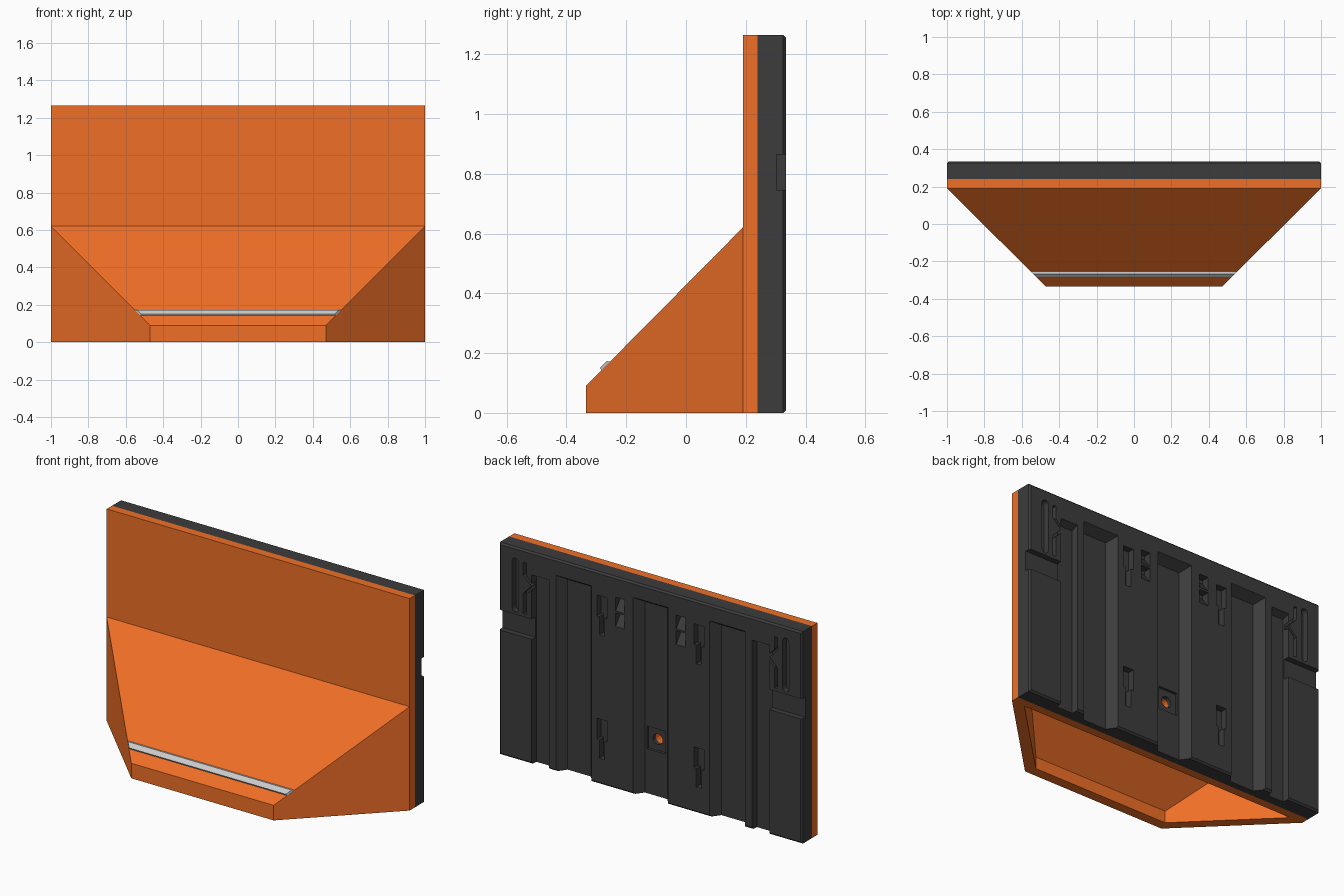
import bpy, bmesh, math

if "Cube" in bpy.data.objects:
    bpy.data.objects.remove(bpy.data.objects["Cube"])

def material(name, rgb):
    m = bpy.data.materials.new(name)
    m.diffuse_color = (*rgb, 1)
    m.use_nodes = True
    m.node_tree.nodes["Principled BSDF"].inputs["Base Color"].default_value = m.diffuse_color
    return m

ORANGE = material("orange_paint", (0.87, 0.16, 0.02))
DARK = material("dark_plastic", (0.045, 0.045, 0.047))

def finish(bm, name, mat=None):
    bmesh.ops.recalc_face_normals(bm, faces=bm.faces)
    me = bpy.data.meshes.new(name)
    bm.to_mesh(me)
    bm.free()
    ob = bpy.data.objects.new(name, me)
    bpy.context.collection.objects.link(ob)
    if mat:
        me.materials.append(mat)
    return ob

def loft(bm, *sections):
    """Closed solid through (y, [(x, z), ...]) sections."""
    loops = [[bm.verts.new((x, y, z)) for x, z in pts] for y, pts in sections]
    bm.faces.new(loops[0])
    bm.faces.new(loops[-1])
    n = len(loops[0])
    for a, b in zip(loops, loops[1:]):
        for i in range(n):
            j = (i + 1) % n
            bm.faces.new((a[i], a[j], b[j], b[i]))

def rect(x0, x1, z0, z1):
    return [(x0, z0), (x1, z0), (x1, z1), (x0, z1)]

def slot(x, z0, z1, r, seg=6):
    """Vertical slot outline with rounded ends; a circle when z0 == z1."""
    arc = [math.pi * i / seg for i in range(seg + 1)]
    top = [(x + r * math.cos(a), z1 + r * math.sin(a)) for a in arc]
    low = [(x - r * math.cos(a), z0 - r * math.sin(a)) for a in arc]
    if z0 == z1:
        return top[:-1] + low[:-1]
    return top + low

TOP, OUT, BACK = 1.265, 0.345, 0.335

# Orange mounting plate
bm = bmesh.new()
loft(bm, (0.19, rect(-1, 1, 0, TOP)), (0.24, rect(-1, 1, 0, TOP)))
plate = finish(bm, "front_plate", ORANGE)

# Hollow sloping hood, open underneath
bm = bmesh.new()
def shell(xb, xf, yf, zb, zf):
    pts = []
    for x, y, z in ((-xb, 0.19, zb), (-xf, yf, zf), (xf, yf, zf), (xb, 0.19, zb)):
        pts.append((bm.verts.new((x, y, 0)), bm.verts.new((x, y, z))))
    for (a, b), (c, d) in zip(pts, pts[1:]):
        bm.faces.new((a, c, d, b))
    bm.faces.new([p[1] for p in pts])
    return pts
o = shell(1, 0.47, -0.335, 0.62, 0.09)
i = shell(0.915, 0.445, -0.275, 0.535, 0.07)
for k in range(3):
    bm.faces.new((o[k][0], o[k + 1][0], i[k + 1][0], i[k][0]))
for k in (0, 3):
    bm.faces.new((o[k][0], o[k][1], i[k][1], i[k][0]))
bm.faces.new((o[0][1], o[3][1], i[3][1], i[0][1]))
finish(bm, "hood", ORANGE)

# Grey strip across the slope, ends mitred to the hood sides
bm = bmesh.new()
prof = [(-0.283, 0.142), (-0.288, 0.151), (-0.266, 0.173), (-0.253, 0.172)]
ends = [[bm.verts.new((s * (0.805 + y), y, z)) for y, z in prof] for s in (-1, 1)]
for e in ends:
    bm.faces.new(e)
for k in range(4):
    j = (k + 1) % 4
    bm.faces.new((ends[0][k], ends[0][j], ends[1][j], ends[1][k]))
finish(bm, "accent_strip")

# Dark back panel with chamfered rear edges
bm = bmesh.new()
loft(bm, (0.24, rect(-1, 1, 0, TOP)), (0.325, rect(-1, 1, 0, TOP)),
     (BACK, rect(-0.99, 0.99, 0.01, TOP - 0.01)))
panel = finish(bm, "back_panel", DARK)

# Recesses in the back panel
bm = bmesh.new()
def cut(floor_y, outline, floor=None, mirror=True):
    for s in ((1, -1) if mirror else (1,)):
        flip = lambda pts: [(s * x, z) for x, z in pts]
        base = flip(floor or outline)
        loft(bm, (floor_y, base), (BACK, flip(outline)), (OUT, flip(outline)))

# long channels running to the bottom edge
cut(0.28, rect(-0.115, 0.115, -0.1, 1.175), rect(-0.075, 0.075, -0.1, 1.14), False)
cut(0.28, rect(0.39, 0.625, -0.1, 1.17), rect(0.43, 0.585, -0.1, 1.135))
cut(0.295, rect(0.67, 0.785, -0.1, 1.13), rect(0.675, 0.78, -0.1, 1.11))
# side notches
cut(0.302, rect(0.775, 1.1, 0.745, 0.865))
# rounded slots and kinked grooves near the top corners
cut(0.298, slot(0.893, 0.9, 1.18, 0.021))
line = [(0.83, 1.19), (0.83, 1.115), (0.775, 1.06), (0.83, 1.005), (0.83, 0.885)]
cut(0.305, [(x - 0.01, z) for x, z in line] + [(x + 0.01, z) for x, z in reversed(line)])
# hanging keyholes
for z in (0.89, 0.155):
    cut(0.295, [(0.302, z), (0.338, z), (0.338, z + 0.11), (0.354, z + 0.11),
                (0.354, z + 0.235), (0.286, z + 0.235), (0.286, z + 0.11), (0.302, z + 0.11)])
# ramped latch pockets
for z in (0.97, 1.063):
    cut(0.29, rect(0.17, 0.23, z, z + 0.082), rect(0.17, 0.23, z + 0.06, z + 0.082))
# screw pocket and through hole
cut(0.265, rect(-0.062, 0.062, 0.265, 0.4), None, False)
cut(0.15, slot(0, 0.332, 0.332, 0.032, 8), None, False)
cutter = finish(bm, "recess_cutter")
cutter.hide_render = True

for ob in (panel, plate):
    mod = ob.modifiers.new("recesses", 'BOOLEAN')
    mod.operation = 'DIFFERENCE'
    mod.solver = 'EXACT'
    mod.use_self = True
    mod.object = cutter
    bpy.context.view_layer.objects.active = ob
    bpy.ops.object.modifier_apply(modifier=mod.name)
bpy.data.objects.remove(cutter)
